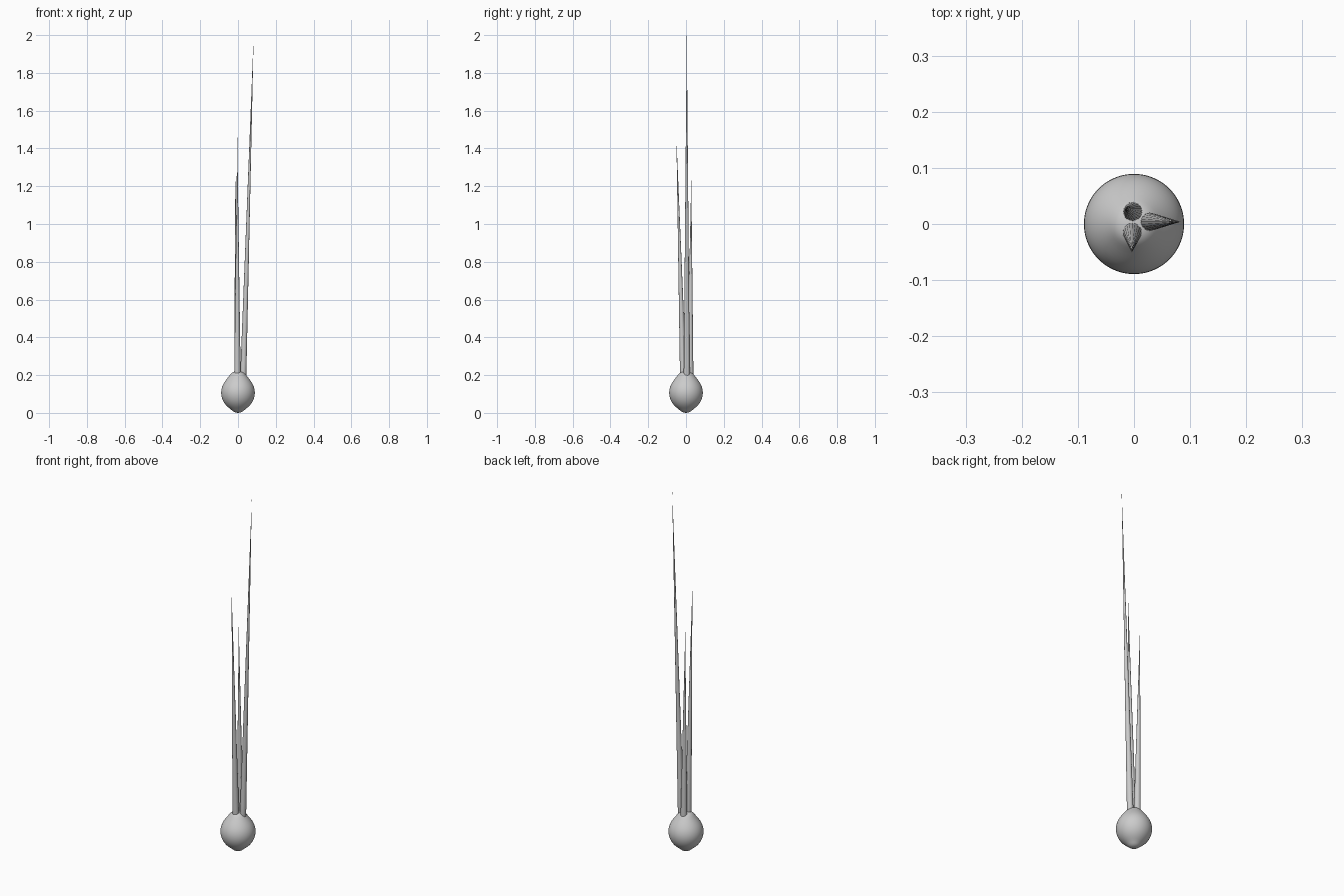
import bpy, bmesh, math
from mathutils import Vector

if "Cube" in bpy.data.objects:
    bpy.data.objects.remove(bpy.data.objects["Cube"])


def ring_mesh(name, rings, sides):
    """Skin a list of (centre, radius) rings; a zero radius makes a point."""
    bm = bmesh.new()
    loops = []
    for c, r in rings:
        c = Vector(c)
        if r == 0:
            loops.append([bm.verts.new(c)] * sides)
        else:
            loops.append([bm.verts.new(c + Vector((r * math.cos(2 * math.pi * i / sides),
                                                   r * math.sin(2 * math.pi * i / sides), 0)))
                          for i in range(sides)])
    for a, b in zip(loops, loops[1:]):
        for i in range(sides):
            j = (i + 1) % sides
            quad = list(dict.fromkeys((a[i], a[j], b[j], b[i])))
            bm.faces.new(quad)
    bmesh.ops.recalc_face_normals(bm, faces=bm.faces)
    for f in bm.faces:
        f.smooth = True
    me = bpy.data.meshes.new(name)
    bm.to_mesh(me)
    bm.free()
    ob = bpy.data.objects.new(name, me)
    bpy.context.collection.objects.link(ob)
    return ob


# Bulb: round body with a short neck and a small rounded foot
profile = [(0, 0), (0.016, 0.002), (0.028, 0.009), (0.038, 0.019), (0.056, 0.032),
           (0.074, 0.052), (0.086, 0.077), (0.091, 0.105), (0.087, 0.133),
           (0.076, 0.157), (0.061, 0.178), (0.048, 0.194), (0.039, 0.206),
           (0.030, 0.214), (0.017, 0.219), (0, 0.220)]
bulb = ring_mesh("bulb", [((0, 0, z), r) for r, z in profile], 48)
sub = bulb.modifiers.new("smooth", 'SUBSURF')
sub.levels = sub.render_levels = 1

# Leaves: long, straight, tapering spikes with rounded bases
leaves = [
    ("tall_leaf", (0.027, 0.004, 0.17), (0.083, 0.004, 2.0), 0.0165),
    ("front_leaf", (-0.003, -0.014, 0.17), (-0.004, -0.051, 1.46), 0.0175),
    ("back_leaf", (-0.002, 0.022, 0.17), (-0.015, 0.028, 1.24), 0.0175),
]
for name, base, tip, r in leaves:
    base, tip = Vector(base), Vector(tip)
    rings = [(base - Vector((0, 0, r)), 0)]
    rings += [(base - Vector((0, 0, r * math.cos(a))), r * math.sin(a))
              for a in (0.4, 0.8, 1.2)]
    rings += [(base.lerp(tip, t / 20), r * (1 - t / 20)) for t in range(21)]
    rings[-1] = (tip, 0)
    ring_mesh(name, rings, 20)
